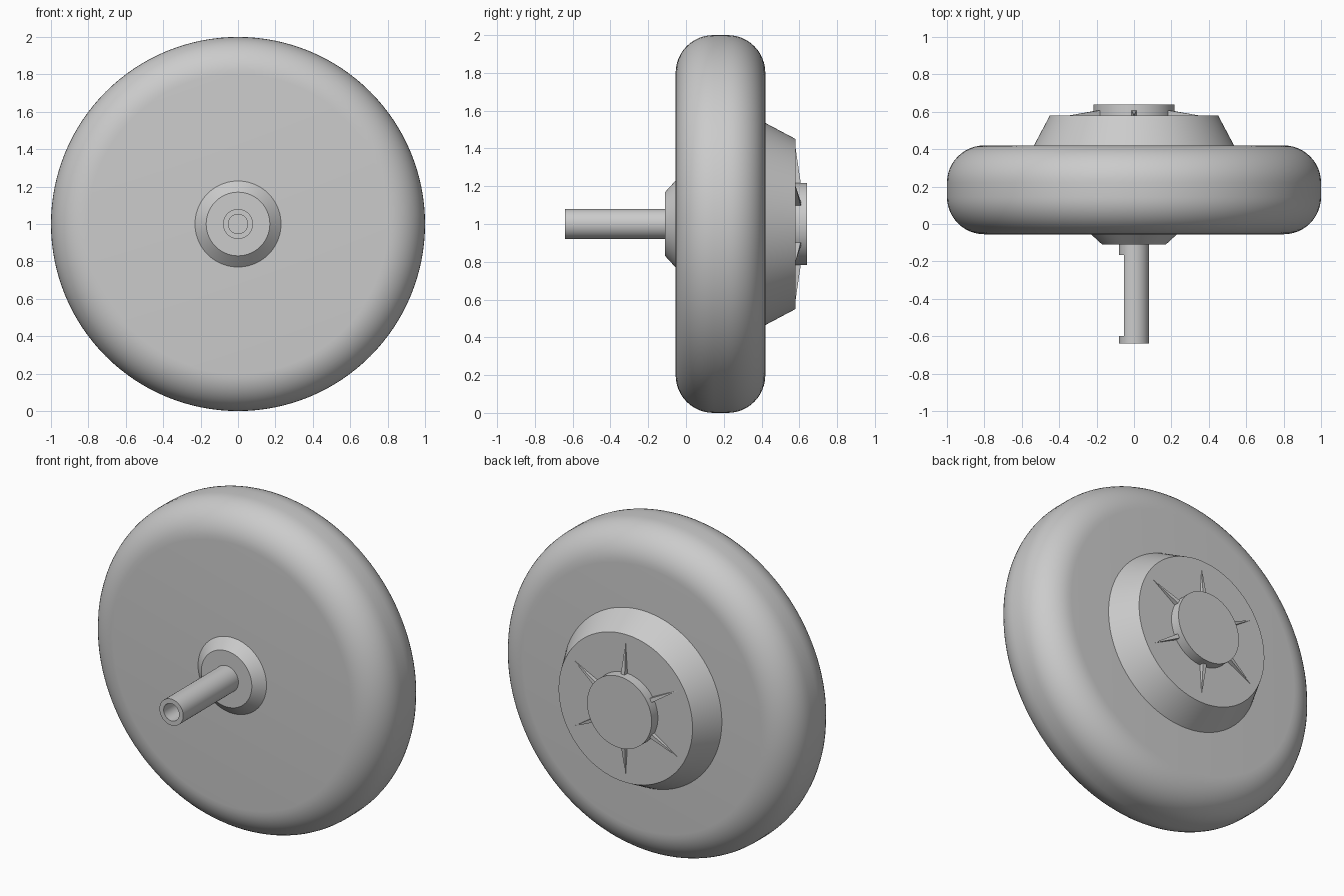
import bpy, bmesh
from math import sin, cos, pi, radians
from mathutils import Matrix, Vector

cube = bpy.data.objects.get("Cube")
if cube:
    bpy.data.objects.remove(cube, do_unlink=True)

grey = bpy.data.materials.new("plain_grey")
grey.use_nodes = True
colour = (0.6, 0.6, 0.6, 1)
grey.diffuse_color = colour
grey.node_tree.nodes["Principled BSDF"].inputs["Base Color"].default_value = colour

AXLE = Vector((0, 0, 1))


def finish(name, bm):
    bmesh.ops.remove_doubles(bm, verts=bm.verts, dist=1e-5)
    bmesh.ops.recalc_face_normals(bm, faces=bm.faces)
    mesh = bpy.data.meshes.new(name)
    bm.to_mesh(mesh)
    bm.free()
    mesh.materials.append(grey)
    obj = bpy.data.objects.new(name, mesh)
    obj.location = AXLE
    bpy.context.collection.objects.link(obj)
    bpy.ops.object.select_all(action="DESELECT")
    obj.select_set(True)
    bpy.context.view_layer.objects.active = obj
    bpy.ops.object.shade_smooth_by_angle(angle=radians(30))
    return obj


def lathe(name, profile, steps=128, flat=None):
    """Turn (radius, y) points about the axle; points with a third value get the flat."""
    bm = bmesh.new()
    rings = []
    for point in profile:
        r, y = point[:2]
        ring = []
        for i in range(steps):
            a = 2 * pi * i / steps
            x = r * cos(a)
            if len(point) > 2:
                x = max(x, flat)
            ring.append(bm.verts.new((x, y, r * sin(a))))
        rings.append(ring)
    for a, b in zip(rings, rings[1:]):
        for i in range(steps):
            j = (i + 1) % steps
            bm.faces.new((a[i], a[j], b[j], b[i]))
    return finish(name, bm)


# Wheel body with rounded shoulders
front, back, radius, round_r = -0.055, 0.42, 1.0, 0.2
arc = [pi / 2 * i / 12 for i in range(13)]
inner = radius - round_r
shoulder = [(inner + round_r * sin(a), front + round_r * (1 - cos(a))) for a in arc]
other = [(r, front + back - y) for r, y in reversed(shoulder)]
lathe("wheel", [(0, front)] + shoulder + other + [(0, back)])

# Front collar, rear cone and rear cap
lathe("front_collar", [(0, -0.11), (0.17, -0.11), (0.23, -0.055), (0, -0.055)])
lathe("rear_cone", [(0, 0.42), (0.535, 0.42), (0.45, 0.58), (0, 0.58)])
lathe("rear_cap", [(0, 0.58), (0.217, 0.58), (0.217, 0.64), (0, 0.64)])

# Hollow axle with a flat along one side
lathe("axle", [(0, -0.12), (0.052, -0.12), (0.052, -0.64), (0.08, -0.64),
               (0.08, -0.6), (0.08, -0.6, "flat"), (0.08, -0.165, "flat"),
               (0.08, -0.165), (0.08, -0.1), (0, -0.1)],
      steps=64, flat=-0.054)

# Tapered ribs around the rear cap
bm = bmesh.new()
for k in range(6):
    turn = Matrix.Rotation(k * pi / 3, 3, "Y")
    half = 0.014
    corners = [(-half, 0.575, 0.2), (half, 0.575, 0.2), (half, 0.61, 0.2),
               (-half, 0.61, 0.2), (0, 0.579, 0.41)]
    v = [bm.verts.new(turn @ Vector(c)) for c in corners]
    bm.faces.new(v[:4])
    for i in range(4):
        bm.faces.new((v[i], v[(i + 1) % 4], v[4]))
finish("rear_ribs", bm)
